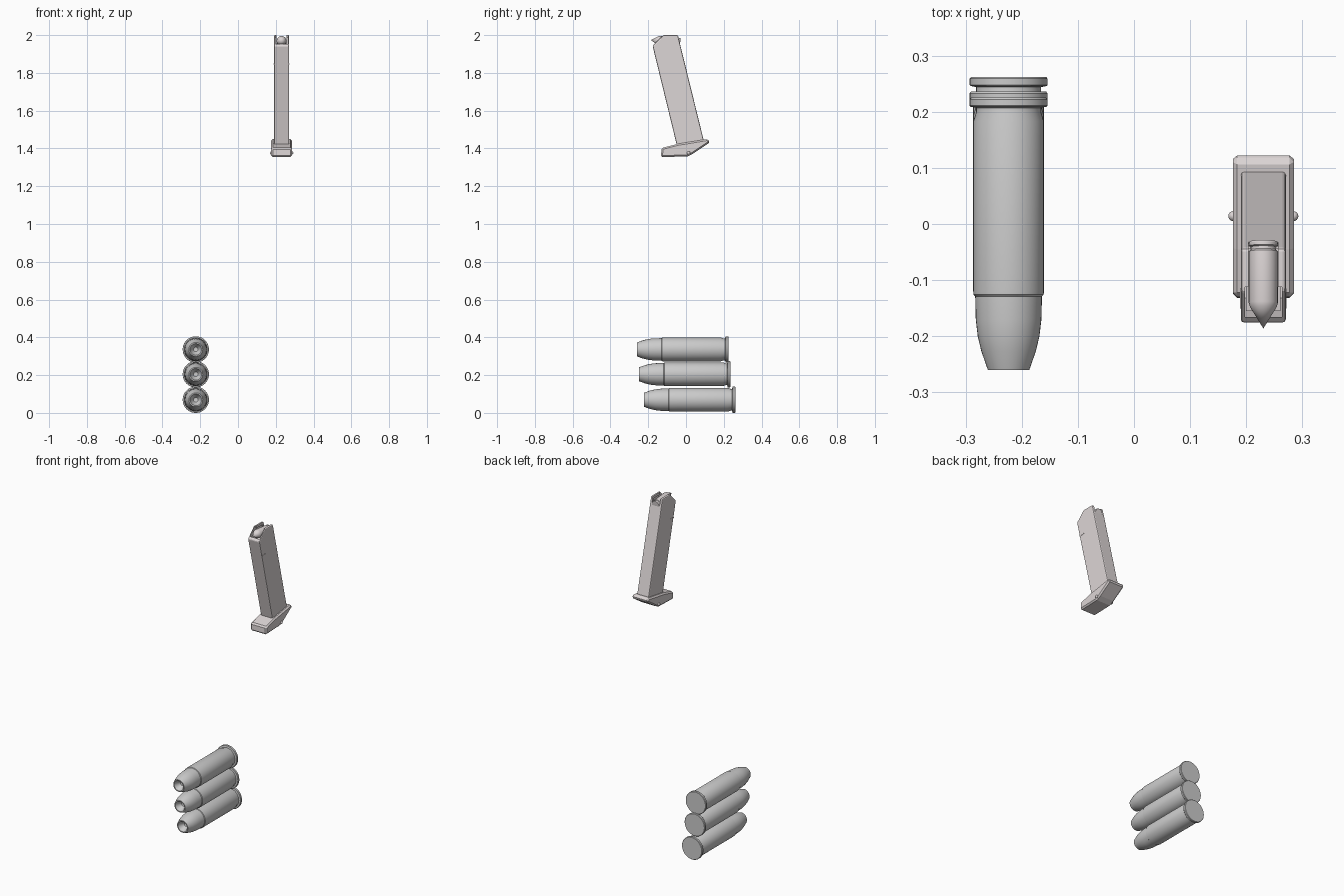
import bpy, bmesh, math
from mathutils import Matrix, Vector

if "Cube" in bpy.data.objects:
    bpy.data.objects.remove(bpy.data.objects["Cube"])

MX = 0.2305  # magazine centre line in x

steel = bpy.data.materials.new("warm_grey")
steel.diffuse_color = (0.72, 0.67, 0.67, 1)
steel.use_nodes = True
steel.node_tree.nodes["Principled BSDF"].inputs["Base Color"].default_value = steel.diffuse_color


def finish(bm, name, mat=None):
    bmesh.ops.recalc_face_normals(bm, faces=bm.faces)
    me = bpy.data.meshes.new(name)
    bm.to_mesh(me)
    bm.free()
    ob = bpy.data.objects.new(name, me)
    bpy.context.collection.objects.link(ob)
    if mat:
        me.materials.append(mat)
    return ob


def smooth(ob, angle=30):
    bpy.ops.object.select_all(action='DESELECT')
    ob.select_set(True)
    bpy.context.view_layer.objects.active = ob
    bpy.ops.object.shade_smooth_by_angle(angle=math.radians(angle))


def lathe(name, profile, loc, tilt=0, mat=None, sides=32):
    """Spin (radius, y) points around the y axis."""
    bm = bmesh.new()
    vs = [bm.verts.new((r, y, 0)) for r, y in profile]
    es = [bm.edges.new(p) for p in zip(vs, vs[1:])]
    bmesh.ops.spin(bm, geom=vs + es, cent=(0, 0, 0), axis=(0, 1, 0),
                   angle=2 * math.pi, steps=sides, use_duplicate=False)
    bmesh.ops.remove_doubles(bm, verts=bm.verts, dist=1e-5)
    ob = finish(bm, name, mat)
    ob.location = loc
    ob.rotation_euler.x = tilt
    smooth(ob)
    return ob


def extrude(name, profile, half, mat=None):
    """Extrude a (y, z) side profile across the magazine width."""
    bm = bmesh.new()
    f = bm.faces.new([bm.verts.new((MX - half, y, z)) for y, z in profile])
    r = bmesh.ops.extrude_face_region(bm, geom=[f])
    bmesh.ops.translate(bm, vec=(2 * half, 0, 0),
                        verts=[v for v in r['geom'] if isinstance(v, bmesh.types.BMVert)])
    return finish(bm, name, mat)


def bevel(ob, width, segments=1):
    m = ob.modifiers.new("bevel", 'BEVEL')
    m.width, m.segments, m.limit_method = width, segments, 'ANGLE'


def cut(ob, cutter):
    cutter.hide_render = True
    cutter.hide_viewport = False
    cutter.display_type = 'WIRE'
    m = ob.modifiers.new("cut", 'BOOLEAN')
    m.object, m.operation, m.solver = cutter, 'DIFFERENCE', 'EXACT'


# Three large hollow-nosed rounds, measured from the rear face forward
ROUND = [(0, 0), (0.067, 0), (0.0695, -0.003), (0.0695, -0.014), (0.068, -0.016),
         (0.058, -0.018), (0.058, -0.026), (0.063, -0.042), (0.063, -0.345),
         (0.0625, -0.351), (0.0595, -0.354), (0.0585, -0.395), (0.055, -0.425),
         (0.0485, -0.452), (0.037, -0.485), (0.031, -0.485), (0.023, -0.465),
         (0.012, -0.45), (0, -0.447)]
for i, (rear, z) in enumerate([(0.262, 0.0695), (0.236, 0.2045), (0.225, 0.336)]):
    lathe(f"large_round_{i + 1}", ROUND, (-0.2235, rear, z), sides=40)

# Magazine tube, hollow at the top with a slot between the feed lips
tube = extrude("magazine_tube", [(-0.047, 1.41), (0.097, 1.43), (-0.043, 2.0),
                                 (-0.12, 2.0), (-0.177, 1.943)], 0.040, steel)
bevel(tube, 0.006, 2)
cut(tube, extrude("cavity_cutter", [(-0.132, 1.8), (-0.006, 1.8), (-0.05, 1.985),
                                    (-0.112, 1.985), (-0.112, 2.05),
                                    (-0.166, 2.05), (-0.166, 1.94)], 0.033))
cut(tube, extrude("slot_cutter", [(-0.14, 1.957), (0.02, 1.957), (0.02, 2.06),
                                  (-0.14, 2.06)], 0.0265))

# Follower plate inside the tube
extrude("follower", [(-0.138, 1.83), (-0.02, 1.85), (-0.04, 1.925), (-0.155, 1.91)],
        0.031, steel)

# Pointed round held by the feed lips
lathe("small_round", [(0, 0), (0.024, 0), (0.026, -0.003), (0.026, -0.008),
                      (0.0225, -0.010), (0.0225, -0.015), (0.026, -0.018),
                      (0.026, -0.11), (0.0235, -0.118), (0, -0.156)],
      (MX, -0.031, 1.958), -math.radians(6), steel, 24)

# Base plate with a forward toe and a sloping heel
base = extrude("base_plate", [(-0.132, 1.354), (0.008, 1.358), (0.038, 1.373),
                              (0.127, 1.432), (0.114, 1.450), (-0.045, 1.424),
                              (-0.130, 1.402)], 0.0545, steel)
bevel(base, 0.008)

# Side buttons on the base plate and slim catch ridges on the tube
for s, side in ((-1, "left"), (1, "right")):
    bm = bmesh.new()
    bmesh.ops.create_uvsphere(bm, u_segments=16, v_segments=8, radius=0.009)
    pin = finish(bm, f"{side}_button", steel)
    pin.location = (MX + s * 0.0535, 0.014, 1.376)
    smooth(pin, 60)
    bm = bmesh.new()
    bmesh.ops.create_cube(bm, size=1)
    bmesh.ops.scale(bm, vec=(0.003, 0.036, 0.006), verts=bm.verts)
    ridge = finish(bm, f"{side}_catch_ridge", steel)
    ridge.location = (MX + s * 0.040, -0.133, 1.847)
